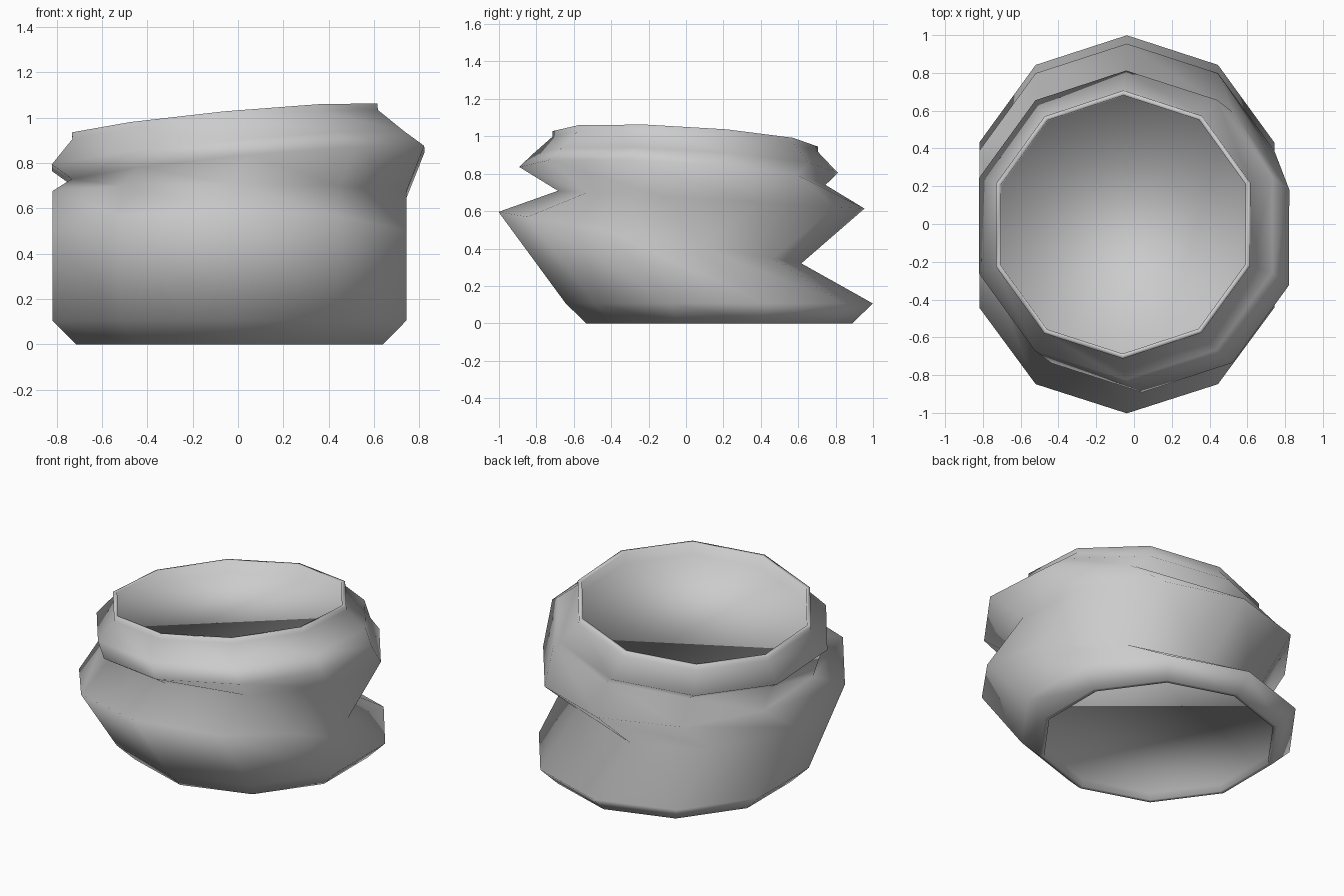
import bpy, bmesh, math
from mathutils import Vector

if "Cube" in bpy.data.objects:
    bpy.data.objects.remove(bpy.data.objects["Cube"])

SIDES = 10
# Each ring: centre x, y, z, radius, slope along x, slope along y
RINGS = [
    (-0.037, 0.178, 0.045, 0.685, 0, 0),          # recessed bottom cap
    (-0.037, 0.178, 0.000, 0.685, 0, 0),          # bottom lip, inner
    (-0.037, 0.178, 0.000, 0.711, 0, 0),          # bottom lip, outer
    (-0.038, 0.178, 0.106, 0.821, 0, 0),          # lower bulge
    (-0.038, -0.193, 0.458, 0.821, 0, -0.170),    # tilted fold pushed forward
    (-0.038, 0.135, 0.661, 0.821, 0, -0.058),     # fold pushed back
    (0.045, -0.073, 0.788, 0.820, 0.094, -0.059), # fold pushed forward right
    (-0.044, -0.006, 0.852, 0.820, 0.095, -0.059),# shoulder
    (-0.056, -0.003, 0.957, 0.711, 0.095, -0.059),# neck
    (-0.058, -0.003, 0.986, 0.711, 0.095, -0.059),# top lip, outer
    (-0.058, -0.003, 0.986, 0.685, 0.095, -0.059),# top lip, inner
    (-0.052, -0.006, 0.912, 0.685, 0.095, -0.059),# recessed top cap
]


def add_ring(bm, cx, cy, cz, r, sx, sy):
    tilt = Vector((0, 0, 1)).rotation_difference(Vector((-sx, -sy, 1)))
    verts = []
    for i in range(SIDES):
        a = math.pi / 2 + 2 * math.pi * i / SIDES
        p = Vector((r * math.cos(a), r * math.sin(a), 0))
        verts.append(bm.verts.new(tilt @ p + Vector((cx, cy, cz))))
    return verts


# Crumpled ten-sided body, lofted through the rings and capped at both ends
bm = bmesh.new()
loops = [add_ring(bm, *ring) for ring in RINGS]
for low, high in zip(loops, loops[1:]):
    for i in range(SIDES):
        j = (i + 1) % SIDES
        bm.faces.new((low[j], high[j], high[i], low[i]))
bm.faces.new(list(reversed(loops[0])))
bm.faces.new(loops[-1])
for f in bm.faces:
    f.smooth = True

mesh = bpy.data.meshes.new("folded_collar")
bm.to_mesh(mesh)
bm.free()
bpy.context.collection.objects.link(bpy.data.objects.new("folded_collar", mesh))
